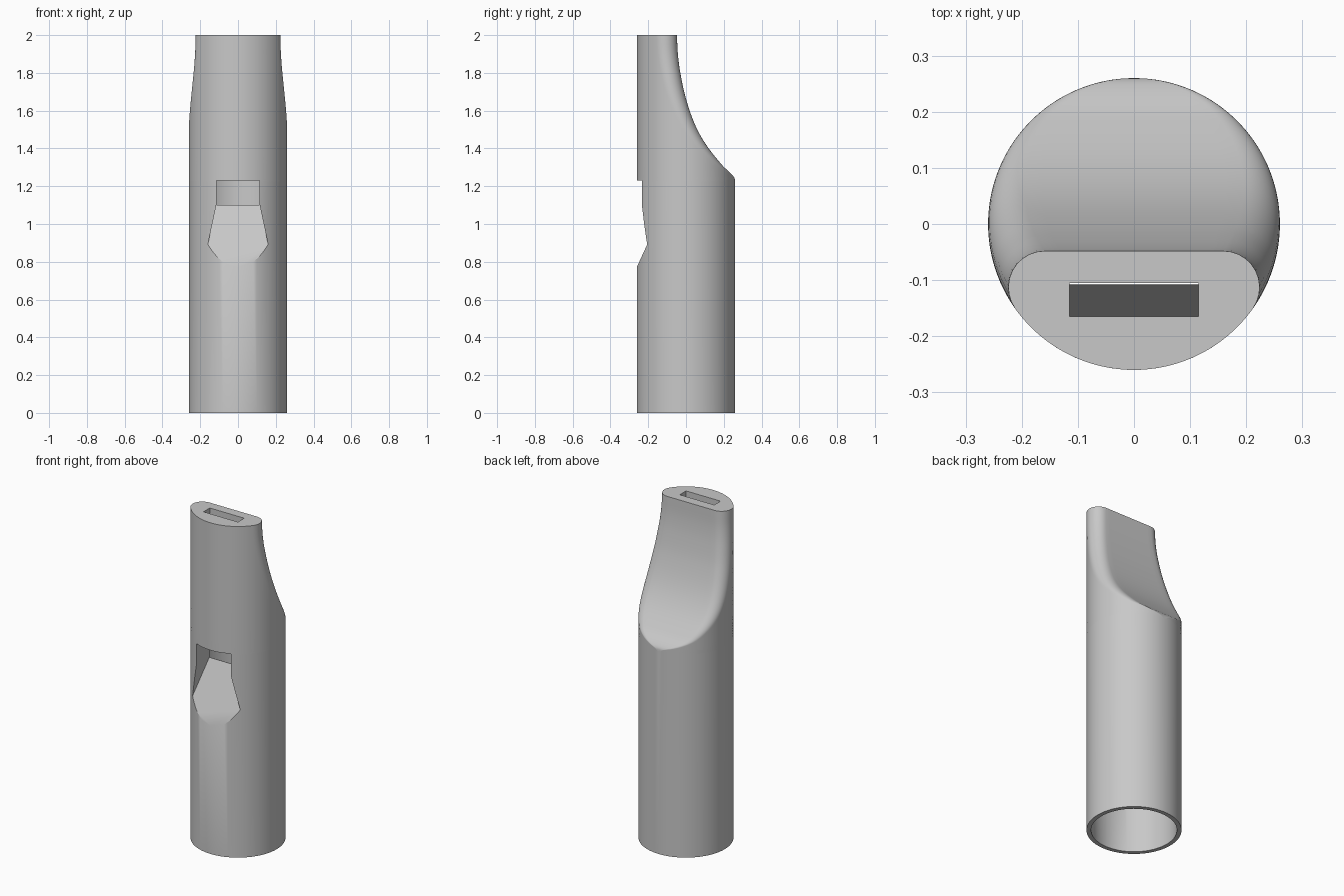
import bpy, bmesh, math

if "Cube" in bpy.data.objects:
    bpy.data.objects.remove(bpy.data.objects["Cube"], do_unlink=True)

R, BORE, FILLET, HEIGHT = 0.26, 0.235, 0.065, 2.0
SHOULDER = 1.225

grey = bpy.data.materials.new("plain_grey")
grey.use_nodes = True
grey.diffuse_color = (0.58, 0.58, 0.58, 1)
grey.node_tree.nodes["Principled BSDF"].inputs["Base Color"].default_value = (0.58, 0.58, 0.58, 1)


def finish(name, bm):
    """Turn a bmesh into an object with outward normals."""
    bmesh.ops.remove_doubles(bm, verts=bm.verts, dist=0.0002)
    bmesh.ops.recalc_face_normals(bm, faces=bm.faces)
    mesh = bpy.data.meshes.new(name)
    bm.to_mesh(mesh)
    bm.free()
    mesh.materials.append(grey)
    obj = bpy.data.objects.new(name, mesh)
    bpy.context.collection.objects.link(obj)
    return obj


def mirrored_solid(name, outline, sides):
    """Solid symmetric in x: outline strip plus side polygons on both ends."""
    bm = bmesh.new()
    left = [bm.verts.new(p) for p in outline]
    right = [bm.verts.new((-x, y, z)) for x, y, z in outline]
    n = len(outline)
    for i in range(n):
        j = (i + 1) % n
        bm.faces.new((left[i], left[j], right[j], right[i]))
    for side in sides:
        for ends in (left, right):
            bm.faces.new([ends[i] for i in side])
    return finish(name, bm)


def cut(target, cutter):
    """Subtract the cutter for good and remove it."""
    mod = target.modifiers.new("cut", 'BOOLEAN')
    mod.operation, mod.solver, mod.object = 'DIFFERENCE', 'EXACT', cutter
    bpy.context.view_layer.update()
    graph = bpy.context.evaluated_depsgraph_get()
    mesh = bpy.data.meshes.new_from_object(target.evaluated_get(graph))
    target.modifiers.clear()
    target.data = mesh
    bpy.data.objects.remove(cutter, do_unlink=True)


# Back profile of the mouthpiece as (z, y), smoothly interpolated
PROFILE = [(1.225, 0.26), (1.243, 0.257), (1.265, 0.24), (1.31, 0.193), (1.42, 0.106),
           (1.53, 0.046), (1.67, -0.002), (1.8, -0.03), (1.9, -0.043), (2.0, -0.048)]


def back_y(z):
    last = len(PROFILE) - 1
    slope = lambda k: ((PROFILE[min(k + 1, last)][1] - PROFILE[max(k - 1, 0)][1]) /
                       (PROFILE[min(k + 1, last)][0] - PROFILE[max(k - 1, 0)][0]))
    i = next((k for k in range(last) if z <= PROFILE[k + 1][0]), last - 1)
    (z0, y0), (z1, y1) = PROFILE[i], PROFILE[i + 1]
    h = z1 - z0
    t = (z - z0) / h
    return (y0 * (1 + 2 * t) * (1 - t) ** 2 + slope(i) * h * t * (1 - t) ** 2
            + y1 * t * t * (3 - 2 * t) + slope(i + 1) * h * t * t * (t - 1))


def section(f):
    """Circle cut flat at y = f, with rounded corners."""
    cy = f - FILLET
    cx = math.sqrt(max((R - FILLET) ** 2 - cy * cy, 0))
    a = math.atan2(cy, cx)
    half = []
    for i in range(41):                      # round front
        b = -math.pi / 2 + (a + math.pi / 2) * i / 40
        half.append((R * math.cos(b), R * math.sin(b)))
    for i in range(1, 11):                   # rounded corner
        b = a + (math.pi / 2 - a) * i / 10
        half.append((cx + FILLET * math.cos(b), cy + FILLET * math.sin(b)))
    for i in range(1, 7):                    # flat back
        half.append((cx * (1 - i / 6), f))
    return half + [(-x, y) for x, y in half[-2:0:-1]]


# Tube body lofted up into the scooped mouthpiece
bm = bmesh.new()
rows = [(0, R)]
for k in range(49):
    z = SHOULDER + (HEIGHT - SHOULDER) * (k / 48) ** 1.5
    rows.append((z, min(back_y(z), R)))
rings = [[bm.verts.new((x, y, z)) for x, y in section(f)] for z, f in rows]
n = len(rings[0])
for low, high in zip(rings, rings[1:]):
    for i in range(n):
        j = (i + 1) % n
        bm.faces.new((low[i], low[j], high[j], high[i]))
bm.faces.new(rings[0])
bm.faces.new(rings[-1])
body = finish("whistle_body", bm)

# Bore, leaving a sloped block behind the lip
bm = bmesh.new()
bmesh.ops.create_cone(bm, cap_ends=True, segments=96, radius1=BORE, radius2=BORE, depth=1.435)
bmesh.ops.translate(bm, verts=bm.verts, vec=(0, 0, 0.5175))
bore = finish("bore", bm)
block = [(-0.4, 0.5), (-0.25, 0.5), (-0.107, 1.09), (-0.107, 1.4), (-0.4, 1.4)]
cut(bore, mirrored_solid("lip_block", [(0.4, y, z) for y, z in block], [range(5)]))
cut(body, bore)

# Window: square mouth above a sloping ramp that widens downward
window = [(0.115, -0.5, 1.23), (0.115, -0.05, 1.23), (0.115, -0.05, 1.1),
          (0.115, -0.11, 1.1), (0.297, -0.5, 0.249), (0.115, -0.5, 1.1)]
cut(body, mirrored_solid("window", window, [(0, 1, 2, 3, 5), (3, 4, 5)]))

# Air slot from the top down to the window
slot = [(-0.165, 1.2), (-0.105, 1.2), (-0.105, 2.1), (-0.165, 2.1)]
cut(body, mirrored_solid("air_slot", [(0.115, y, z) for y, z in slot], [range(4)]))

# Smooth shading with crisp cut edges
bpy.ops.object.select_all(action='DESELECT')
body.select_set(True)
bpy.context.view_layer.objects.active = body
bpy.ops.object.shade_smooth_by_angle(angle=math.radians(30))
